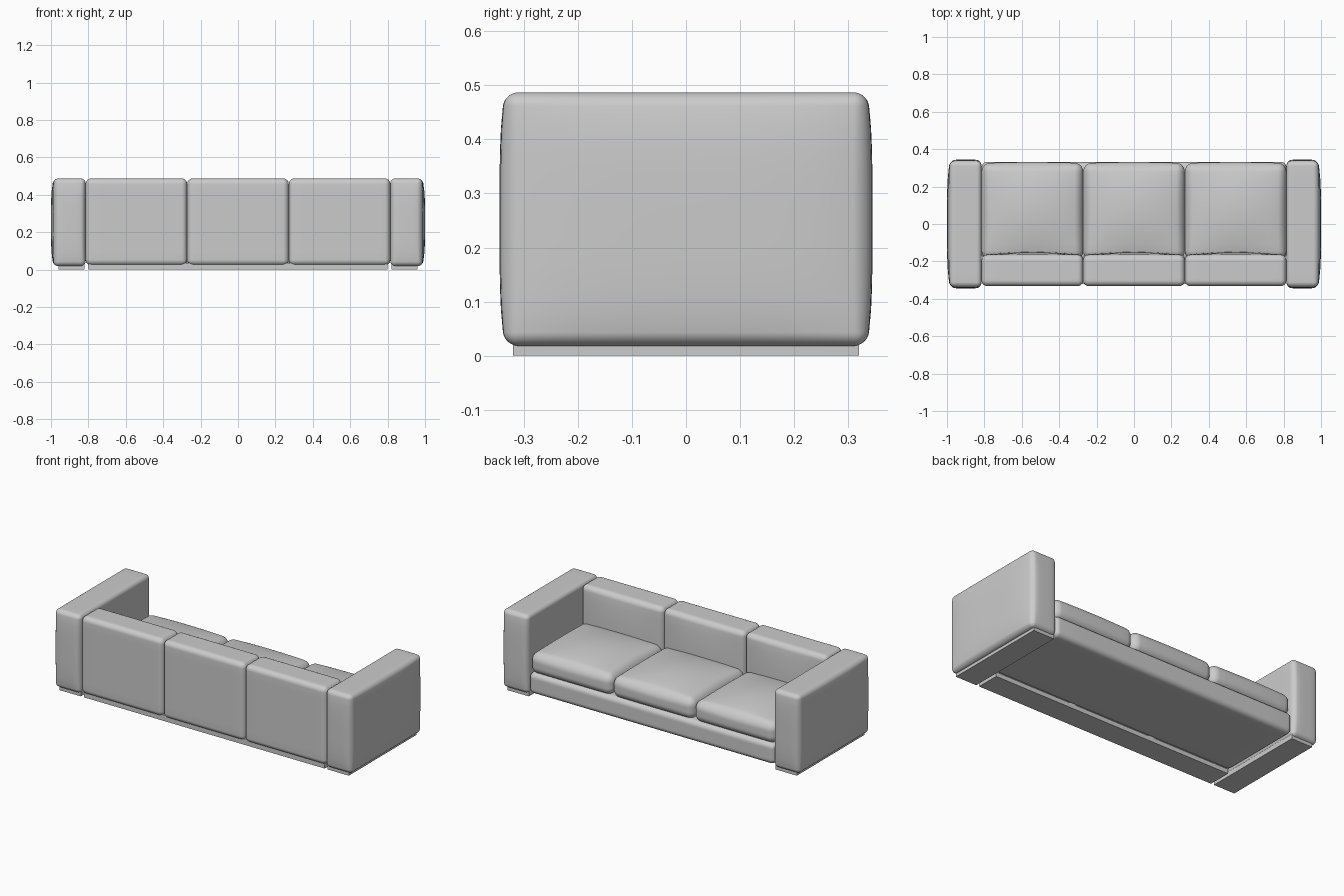
import bpy, bmesh, math
from mathutils import Vector

if "Cube" in bpy.data.objects:
    bpy.data.objects.remove(bpy.data.objects["Cube"])


def padded_box(name, lo, hi, r, bulge=None, power=2, segs=4, mid=10):
    """Rounded box; bulge maps (axis, sign) to how far that side swells."""
    bulge = bulge or {}
    lo, hi = Vector(lo), Vector(hi)
    centre, half = (lo + hi) / 2, (hi - lo) / 2
    n = 2 * segs + mid
    bm = bmesh.new()
    bmesh.ops.create_cube(bm, size=2)
    bmesh.ops.subdivide_edges(bm, edges=bm.edges[:], cuts=n - 1, use_grid_fill=True)

    def place(t, h):
        i = round((t + 1) / 2 * n)
        core = h - r
        if i < segs:
            return -core - r * math.tan(math.radians(45 * (segs - i) / segs))
        if i > n - segs:
            return core + r * math.tan(math.radians(45 * (i - n + segs) / segs))
        return core * (2 * (i - segs) / mid - 1)

    for v in bm.verts:
        p = Vector([place(v.co[a], half[a]) for a in range(3)])
        core = Vector([max(-(half[a] - r), min(half[a] - r, p[a])) for a in range(3)])
        d = p - core
        q = core + d.normalized() * r
        u = [q[a] / half[a] for a in range(3)]
        for (a, s), amount in bulge.items():
            if u[a] * s > 0:
                b, c = [k for k in range(3) if k != a]
                q[a] += amount * u[a] * (1 - abs(u[b]) ** power) * (1 - abs(u[c]) ** power)
        v.co = q + centre
    return finish(name, bm, True)


def plain_box(name, lo, hi):
    lo, hi = Vector(lo), Vector(hi)
    bm = bmesh.new()
    bmesh.ops.create_cube(bm, size=1)
    for v in bm.verts:
        v.co = Vector([(lo[a] + hi[a]) / 2 + v.co[a] * (hi[a] - lo[a]) for a in range(3)])
    return finish(name, bm, False)


def finish(name, bm, smooth):
    bmesh.ops.recalc_face_normals(bm, faces=bm.faces[:])
    for f in bm.faces:
        f.smooth = smooth
    mesh = bpy.data.meshes.new(name)
    bm.to_mesh(mesh)
    bm.free()
    obj = bpy.data.objects.new(name, mesh)
    bpy.context.collection.objects.link(obj)
    return obj


# Arms with slightly swollen outer faces, each on its own plinth
for side, s in (("left", -1), ("right", 1)):
    xs = sorted((s * 0.815, s * 0.985))
    padded_box(side + "_arm", (xs[0], -0.335, 0.018), (xs[1], 0.335, 0.487), 0.025,
               {(0, s): 0.015, (1, 1): 0.01, (1, -1): 0.01}, power=4)
    xs = sorted((s * 0.82, s * 0.96))
    plain_box(side + "_arm_plinth", (xs[0], -0.32, 0), (xs[1], 0.32, 0.03))

# Three back sections and three seat cushions
width = 0.543
for i, label in enumerate(("left", "middle", "right")):
    x0 = (i - 1.5) * width
    padded_box(label + "_back", (x0, -0.332, 0.022), (x0 + width, -0.165, 0.487), 0.03,
               {(1, 1): 0.015})
    padded_box(label + "_seat_cushion", (x0, -0.19, 0.14), (x0 + width, 0.325, 0.265), 0.045,
               {(2, 1): 0.035, (1, 1): 0.006})

# Seat base and the plinth under the back
padded_box("seat_base", (-0.815, -0.19, 0.024), (0.815, 0.332, 0.15), 0.03)
plain_box("back_plinth", (-0.80, -0.32, 0), (0.80, -0.18, 0.035))
